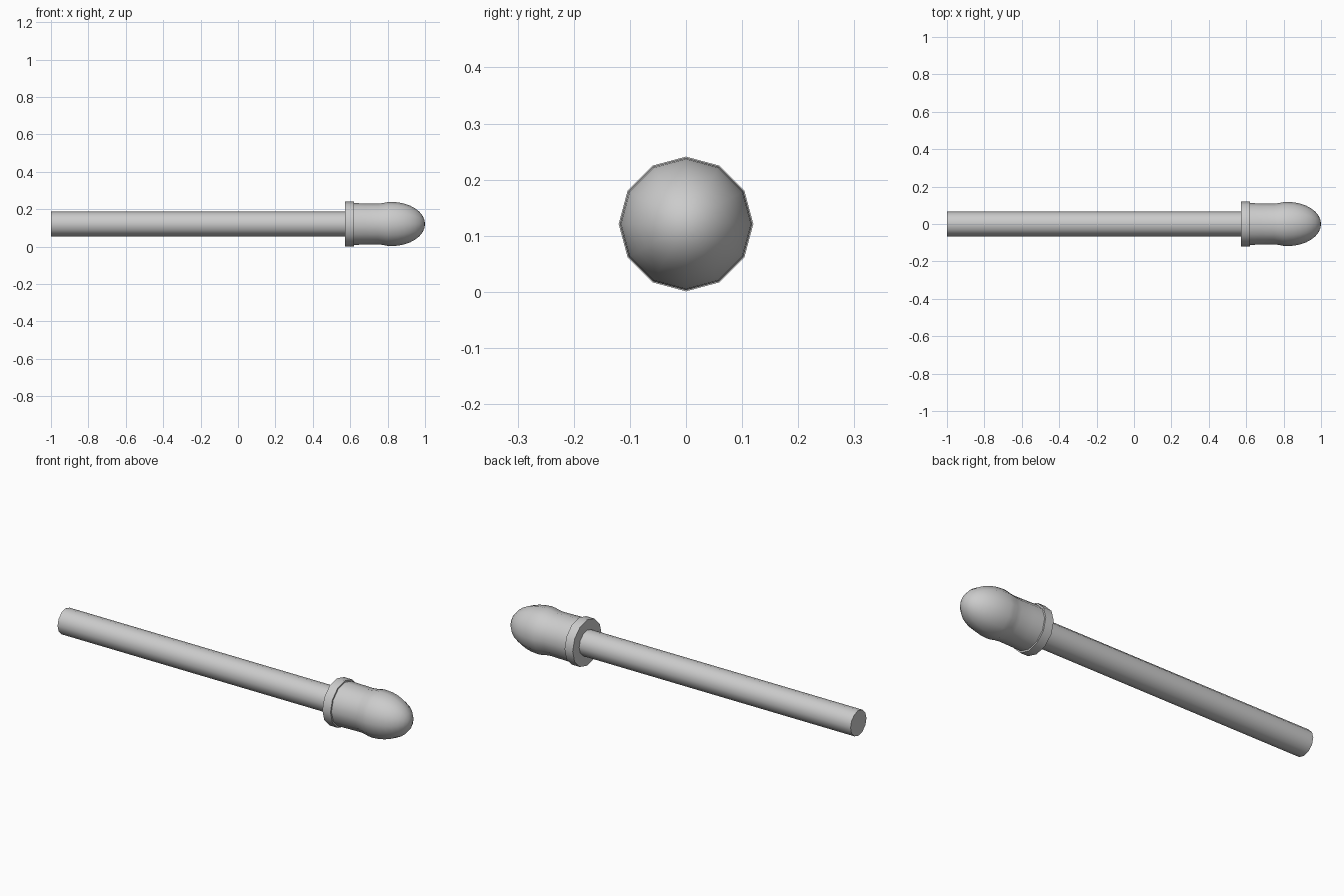
import bpy, bmesh, math

if "Cube" in bpy.data.objects:
    bpy.data.objects.remove(bpy.data.objects["Cube"])

SIDES = 12
AXIS_Z = 0.121


def lathe(name, profile, angle=40):
    """Revolve (x, radius) points around the long axis; radius 0 makes a tip, open ends are capped."""
    bm = bmesh.new()
    rings = []
    for x, r in profile:
        if r == 0:
            rings.append([bm.verts.new((x, 0, AXIS_Z))] * SIDES)
        else:
            rings.append([bm.verts.new((x, r * math.cos(i * math.tau / SIDES),
                                        AXIS_Z + r * math.sin(i * math.tau / SIDES)))
                          for i in range(SIDES)])
    for a, b in zip(rings, rings[1:]):
        for i in range(SIDES):
            j = (i + 1) % SIDES
            bm.faces.new(dict.fromkeys((a[i], a[j], b[j], b[i])))
    for ring in (rings[0], rings[-1]):
        if len(set(ring)) > 1:
            bm.faces.new(ring)
    bmesh.ops.recalc_face_normals(bm, faces=bm.faces)
    mesh = bpy.data.meshes.new(name)
    bm.to_mesh(mesh)
    bm.free()
    obj = bpy.data.objects.new(name, mesh)
    bpy.context.collection.objects.link(obj)
    bpy.ops.object.select_all(action='DESELECT')
    obj.select_set(True)
    bpy.context.view_layer.objects.active = obj
    bpy.ops.object.shade_smooth_by_angle(angle=math.radians(angle))
    return obj


# Long straight rod
lathe("shaft", [(-1.0, 0.066), (0.58, 0.066)])

# Flat ring at the base of the head
lathe("collar", [(0.573, 0.12), (0.62, 0.12)])

# Slightly waisted neck swelling into a rounded dome
dome = [(0.82 + 0.18 * math.sin(t), 0.118 * math.cos(t))
        for t in (k * math.pi / 16 for k in range(8))]
lathe("head", [(0.61, 0.112), (0.68, 0.11), (0.75, 0.109), (0.775, 0.112), (0.80, 0.117)]
      + dome + [(1.0, 0)])
